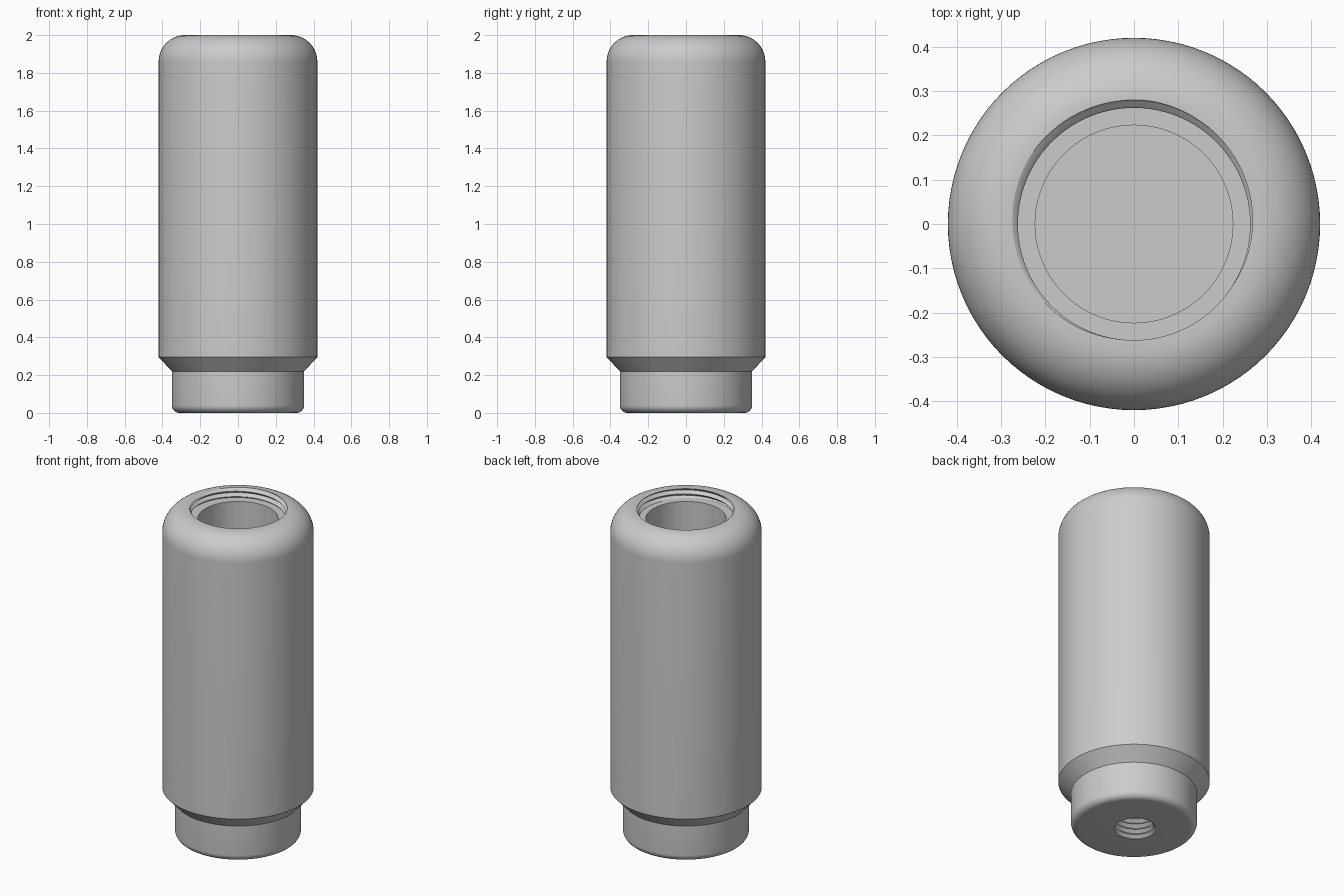
import bpy
import bmesh
from math import sin, cos, pi, floor

cube = bpy.data.objects.get("Cube")
if cube:
    bpy.data.objects.remove(cube, do_unlink=True)

SEGMENTS = 96
STEPS = 6  # rows per thread turn


def ring(r, z):
    return [(r, z)] * (SEGMENTS + 1)


def arc(cr, cz, radius, start, end, count=12):
    """Rings of a rounded edge, angles in quarter turns."""
    angles = [(start + (end - start) * i / count) * pi / 2 for i in range(count + 1)]
    return [ring(cr + radius * cos(a), cz + radius * sin(a)) for a in angles]


def thread(minor, major, z0, z1, pitch):
    """Rings of an internal helical V thread, clipped flat at both ends."""
    rows = []
    turns = int((z1 - z0) / pitch) + 1
    for j in range(-STEPS, turns * STEPS + 1):
        row = []
        for i in range(SEGMENTS + 1):
            turn = i / SEGMENTS
            z = min(max(z0 + pitch * (j / STEPS + turn), z0), z1)
            phase = (z - z0) / pitch - turn
            phase -= floor(phase + 1e-6)
            v = min(1, max(0, 1.5 * (1 - abs(2 * phase - 1)) - 0.25))
            row.append((minor + (major - minor) * v, z))
        rows.append(row)
    return rows


def skin(name, rings, material):
    bm = bmesh.new()
    grid = []
    for row in rings:
        grid.append([bm.verts.new((r * cos(2 * pi * i / SEGMENTS),
                                   r * sin(2 * pi * i / SEGMENTS), z))
                     for i, (r, z) in enumerate(row)])
    for a, b in zip(grid, grid[1:]):
        for i in range(SEGMENTS):
            bm.faces.new((a[i], a[i + 1], b[i + 1], b[i]))
    bmesh.ops.remove_doubles(bm, verts=bm.verts, dist=1e-5)
    bmesh.ops.recalc_face_normals(bm, faces=bm.faces)
    mesh = bpy.data.meshes.new(name)
    bm.to_mesh(mesh)
    bm.free()
    mesh.materials.append(material)
    obj = bpy.data.objects.new(name, mesh)
    bpy.context.collection.objects.link(obj)
    bpy.ops.object.select_all(action='DESELECT')
    obj.select_set(True)
    bpy.context.view_layer.objects.active = obj
    bpy.ops.object.shade_smooth_by_angle(angle=pi / 7)
    return obj


grey = bpy.data.materials.new("plain grey")
grey.use_nodes = True
color = (0.6, 0.6, 0.6, 1)
grey.diffuse_color = color
grey.node_tree.nodes["Principled BSDF"].inputs["Base Color"].default_value = color

# Blind threaded hole in the underside, from its end down to the opening
rings = [ring(0, 0.6)]
rings += reversed(thread(0.107, 0.125, 0, 0.6, 0.033))
# Rounded foot, neck and flared step
rings += arc(0.31, 0.04, 0.04, -1, 0, 8)
rings += [ring(0.35, 0.22), ring(0.42, 0.295)]
# Straight body and rounded shoulder
rings += arc(0.28, 1.86, 0.14, 0, 1, 16)
# Short threaded mouth, ledge and plain bore
rings += reversed(thread(0.262, 0.28, 1.94, 2, 0.033))
rings += [ring(0.223, 1.94), ring(0.223, 0.8), ring(0, 0.8)]

skin("hollow_body", rings, grey)
